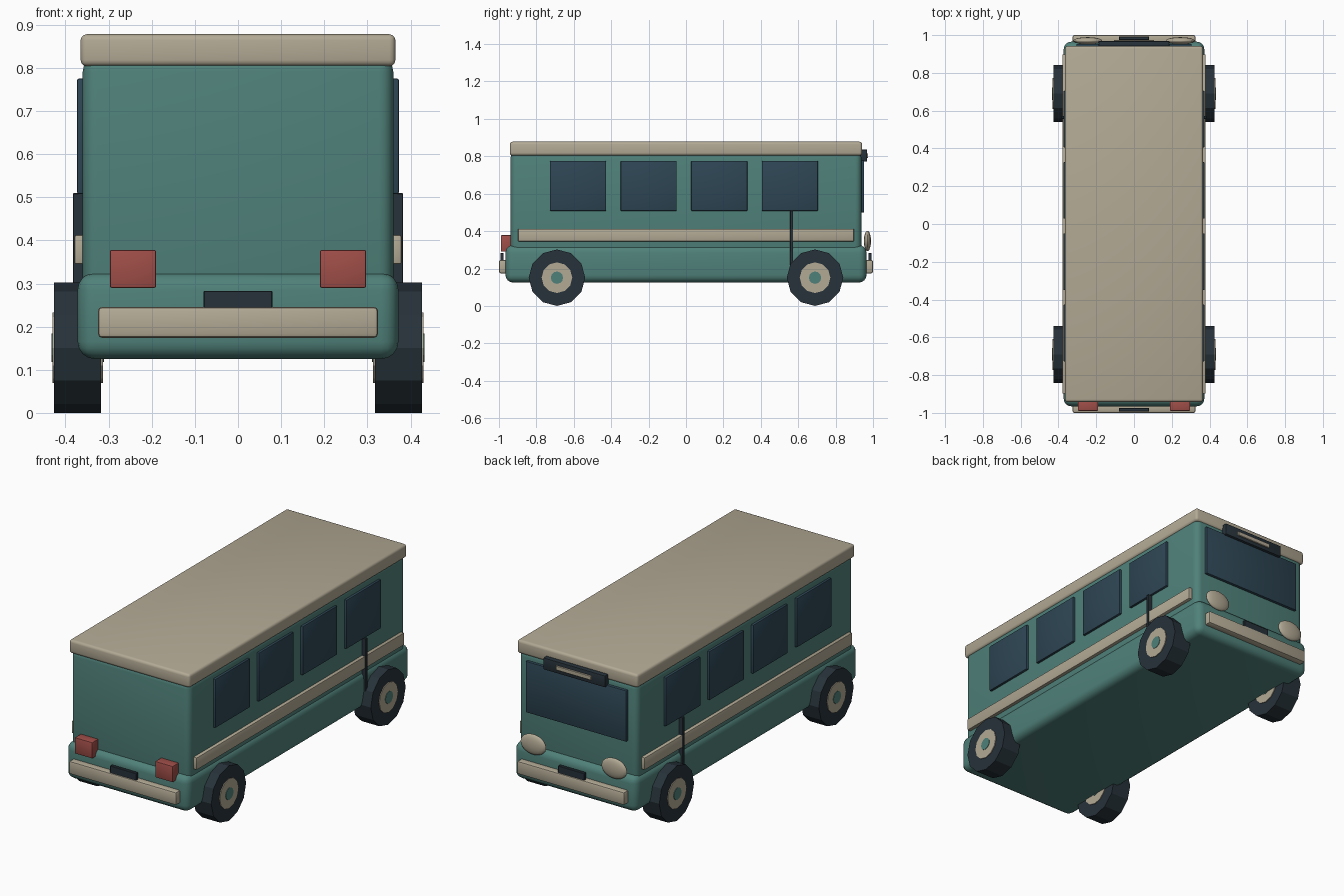
import bpy, bmesh, math
from mathutils import Matrix

if "Cube" in bpy.data.objects:
    bpy.data.objects.remove(bpy.data.objects["Cube"])


def mat(name, r, g, b):
    m = bpy.data.materials.new(name)
    m.diffuse_color = (r, g, b, 1)
    m.use_nodes = True
    m.node_tree.nodes["Principled BSDF"].inputs["Base Color"].default_value = m.diffuse_color
    return m


TEAL = mat("teal", 0.08, 0.22, 0.195)
CREAM = mat("cream", 0.45, 0.40, 0.30)
DARK = mat("dark", 0.02, 0.032, 0.042)
GLASS = mat("glass", 0.027, 0.061, 0.089)
RED = mat("red", 0.35, 0.076, 0.065)


def finish(bm, name, material, smooth=True):
    me = bpy.data.meshes.new(name)
    bm.to_mesh(me)
    bm.free()
    me.materials.append(material)
    ob = bpy.data.objects.new(name, me)
    bpy.context.collection.objects.link(ob)
    if smooth:
        bpy.ops.object.select_all(action='DESELECT')
        ob.select_set(True)
        bpy.context.view_layer.objects.active = ob
        bpy.ops.object.shade_smooth_by_angle(angle=math.radians(35))
    return ob


def box(name, x, y, z, material, bevel=0.004, segs=2):
    """Bevelled box from (min, max) ranges."""
    bm = bmesh.new()
    bmesh.ops.create_cube(bm, size=1)
    for v in bm.verts:
        v.co = [(a + b) / 2 + c * (b - a) for (a, b), c in zip((x, y, z), v.co)]
    bmesh.ops.bevel(bm, geom=bm.edges[:], offset=bevel, segments=segs,
                    profile=0.5, affect='EDGES')
    return finish(bm, name, material)


def disc(name, x, y, z, radius, width, sides, material):
    """Cylinder lying along x, with a corner pointing down."""
    bm = bmesh.new()
    bmesh.ops.create_cone(bm, cap_ends=True, segments=sides, radius1=radius,
                          radius2=radius, depth=width)
    bmesh.ops.transform(bm, verts=bm.verts, matrix=Matrix.Translation((x, y, z))
                        @ Matrix.Rotation(math.pi / 2, 4, 'Y'))
    return finish(bm, name, material, smooth=False)


# Body shell and roof
box("lower_body", (-0.372, 0.372), (-0.965, 0.965), (0.125, 0.325), TEAL, 0.04, 4)
box("upper_body", (-0.36, 0.36), (-0.938, 0.938), (0.26, 0.825), TEAL, 0.033, 4)
box("roof", (-0.365, 0.365), (-0.942, 0.942), (0.804, 0.878), CREAM, 0.014, 3)

for s, side in ((-1, "left"), (1, "right")):
    def span(a, b):
        return tuple(sorted((s * a, s * b)))

    # Side windows, trim stripe and door seam
    for i in range(4):
        yc = -0.577 + i * 0.3775
        box(f"{side}_window_{i + 1}", span(0.345, 0.373),
            (yc - 0.15, yc + 0.15), (0.508, 0.775), GLASS)
    box(f"{side}_stripe", span(0.35, 0.379), (-0.898, 0.898), (0.345, 0.412), CREAM)
    box(f"{side}_door_seam", span(0.355, 0.383), (0.557, 0.573), (0.2, 0.51), DARK, 0.002, 1)

    # Tail light
    box(f"{side}_tail_light", span(0.19, 0.297), (-0.989, -0.93), (0.29, 0.378), RED)

    # Headlight
    bm = bmesh.new()
    bmesh.ops.create_uvsphere(bm, u_segments=20, v_segments=12, radius=1)
    bmesh.ops.transform(bm, verts=bm.verts,
                        matrix=Matrix.Translation((s * 0.245, 0.97, 0.347))
                        @ Matrix.Diagonal((0.077, 0.019, 0.055, 1)))
    finish(bm, f"{side}_headlight", CREAM)

    # Wheels
    for y, end in ((-0.69, "rear"), (0.69, "front")):
        x, z = s * 0.372, 0.151
        disc(f"{side}_{end}_tire", x, y, z, 0.151, 0.109, 12, DARK)
        disc(f"{side}_{end}_rim", x, y, z, 0.082, 0.117, 12, CREAM)
        disc(f"{side}_{end}_hub", x, y, z, 0.033, 0.122, 12, TEAL)

# Bumpers and plates at both ends
for s, end in ((-1, "rear"), (1, "front")):
    box(f"{end}_bumper", (-0.325, 0.325), tuple(sorted((s * 0.95, s * 1.0))),
        (0.174, 0.246), CREAM, 0.01, 2)
    box(f"{end}_plate", (-0.08, 0.08), tuple(sorted((s * 0.975, s * 0.993))),
        (0.225, 0.283), DARK, 0.002, 1)

# Windshield and roof sign
box("windshield", (-0.305, 0.305), (0.925, 0.953), (0.5, 0.78), GLASS)
box("sign_box", (-0.187, 0.187), (0.93, 0.968), (0.772, 0.836), DARK)
box("sign_panel", (-0.107, 0.107), (0.95, 0.974), (0.792, 0.816), CREAM, 0.002, 1)
